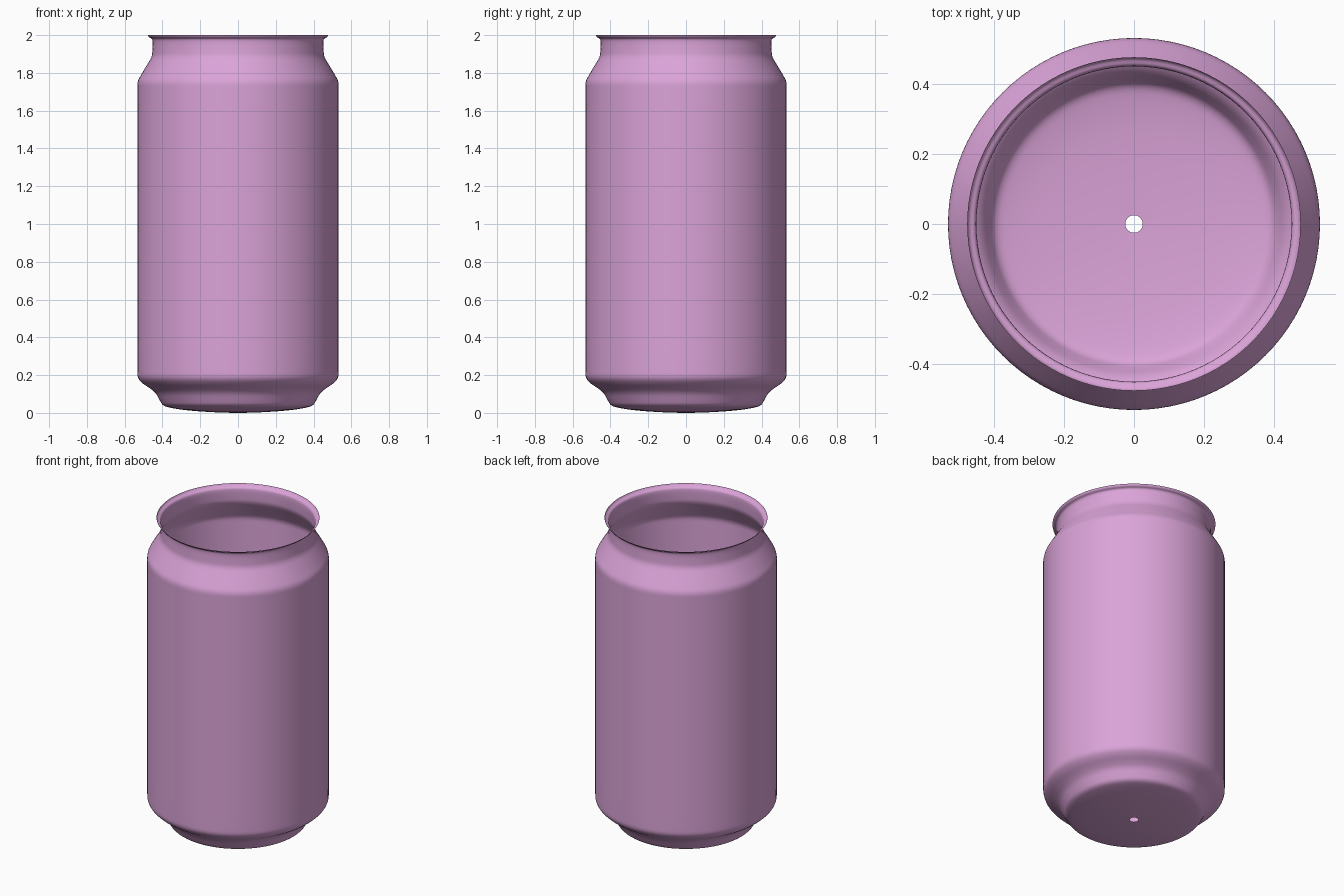
import bpy, bmesh, math

if "Cube" in bpy.data.objects:
    bpy.data.objects.remove(bpy.data.objects["Cube"])

SEGMENTS = 96


def smooth_profile(pts, rounds=2):
    """Corner-cutting subdivision that keeps the end points."""
    for _ in range(rounds):
        out = [pts[0]]
        for (r0, z0), (r1, z1) in zip(pts, pts[1:]):
            out.append((0.75 * r0 + 0.25 * r1, 0.75 * z0 + 0.25 * z1))
            out.append((0.25 * r0 + 0.75 * r1, 0.25 * z0 + 0.75 * z1))
        out.append(pts[-1])
        pts = out
    return pts


def lathe(name, profile, mat):
    bm = bmesh.new()
    rings = []
    for r, z in profile:
        rings.append([bm.verts.new((r * math.cos(a), r * math.sin(a), z))
                      for a in (2 * math.pi * i / SEGMENTS for i in range(SEGMENTS))])
    for lo, hi in zip(rings, rings[1:]):
        for i in range(SEGMENTS):
            j = (i + 1) % SEGMENTS
            bm.faces.new((lo[i], lo[j], hi[j], hi[i]))
    me = bpy.data.meshes.new(name)
    bm.to_mesh(me)
    bm.free()
    me.polygons.foreach_set("use_smooth", [True] * len(me.polygons))
    me.materials.append(mat)
    ob = bpy.data.objects.new(name, me)
    bpy.context.collection.objects.link(ob)
    return ob


pink = bpy.data.materials.new("pink_metal")
pink.diffuse_color = (0.71, 0.37, 0.69, 1)
pink.use_nodes = True
pink.node_tree.nodes["Principled BSDF"].inputs["Base Color"].default_value = pink.diffuse_color

# Thin single-walled can: domed base with centre hole, foot, body, neck, lip
profile = [
    (0.025, 0.0), (0.15, 0.004), (0.28, 0.014), (0.36, 0.027), (0.398, 0.038),
    (0.415, 0.068), (0.435, 0.105), (0.465, 0.130), (0.505, 0.155),
    (0.532, 0.185), (0.533, 0.23), (0.533, 0.45), (0.533, 1.0), (0.533, 1.5),
    (0.533, 1.71), (0.533, 1.755), (0.513, 1.79), (0.480, 1.845),
    (0.456, 1.885), (0.453, 1.92), (0.451, 1.965), (0.455, 1.982),
    (0.472, 1.988), (0.478, 2.0),
]
lathe("can_shell", smooth_profile(profile), pink)
